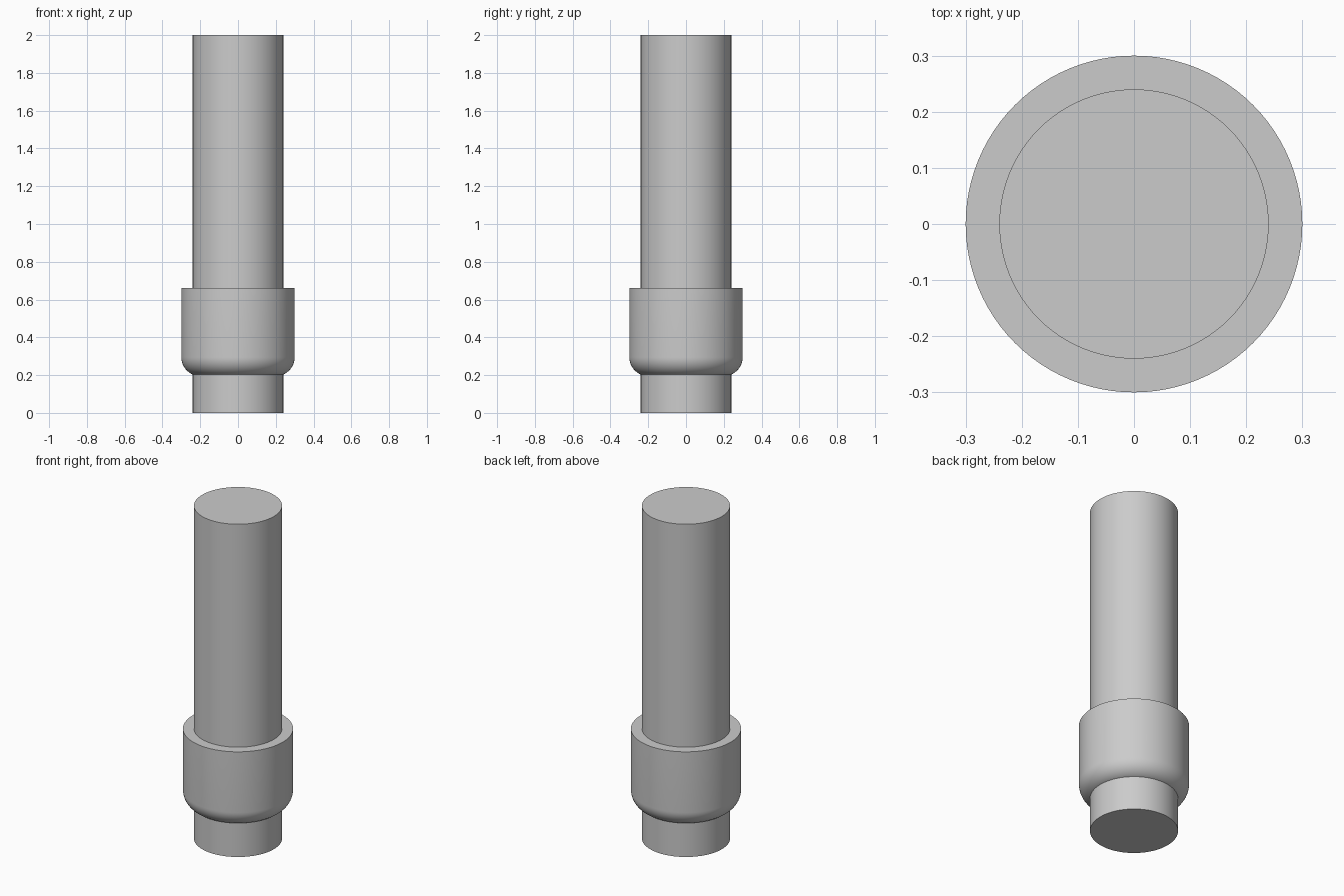
import bpy
import bmesh
import math

SEGMENTS = 96
ROD_RADIUS = 0.24
COLLAR_RADIUS = 0.30
COLLAR_TOP = 0.66
COLLAR_BASE = 0.195
FILLET = 0.10

default_cube = bpy.data.objects.get("Cube")
if default_cube:
    bpy.data.objects.remove(default_cube, do_unlink=True)

# Single plain grey material
grey = bpy.data.materials.new("plain_grey")
grey.use_nodes = True
grey.diffuse_color = (0.6, 0.6, 0.6, 1)
grey.node_tree.nodes["Principled BSDF"].inputs["Base Color"].default_value = (0.6, 0.6, 0.6, 1)


def finish(obj):
    obj.data.materials.append(grey)
    bpy.ops.object.select_all(action="DESELECT")
    obj.select_set(True)
    bpy.context.view_layer.objects.active = obj
    bpy.ops.object.shade_smooth_by_angle(angle=math.radians(30))


def lathe(name, profile, closed=False):
    """Spin a (radius, height) profile around the z axis."""
    bm = bmesh.new()
    verts = [bm.verts.new((r, 0, z)) for r, z in profile]
    edges = [bm.edges.new(pair) for pair in zip(verts, verts[1:])]
    if closed:
        edges.append(bm.edges.new((verts[-1], verts[0])))
    bmesh.ops.spin(bm, geom=verts + edges, cent=(0, 0, 0), axis=(0, 0, 1),
                   angle=math.tau, steps=SEGMENTS, use_merge=True)
    bmesh.ops.remove_doubles(bm, verts=bm.verts, dist=1e-5)
    bmesh.ops.recalc_face_normals(bm, faces=bm.faces)
    mesh = bpy.data.meshes.new(name)
    bm.to_mesh(mesh)
    bm.free()
    obj = bpy.data.objects.new(name, mesh)
    bpy.context.collection.objects.link(obj)
    finish(obj)


# Straight rod running the full height
bpy.ops.mesh.primitive_cylinder_add(vertices=SEGMENTS, radius=ROD_RADIUS, depth=2, location=(0, 0, 1))
rod = bpy.context.object
rod.name = "rod"
finish(rod)

# Collar with a rounded lower edge; its bore sits just inside the rod
bore = ROD_RADIUS - 0.01
start = math.acos((bore - COLLAR_RADIUS + FILLET) / FILLET)
steps = 12
profile = [(bore, COLLAR_TOP), (COLLAR_RADIUS, COLLAR_TOP)]
for i in range(steps + 1):
    a = start * i / steps
    profile.append((COLLAR_RADIUS - FILLET + FILLET * math.cos(a),
                    COLLAR_BASE + FILLET - FILLET * math.sin(a)))
lathe("collar", profile, closed=True)
